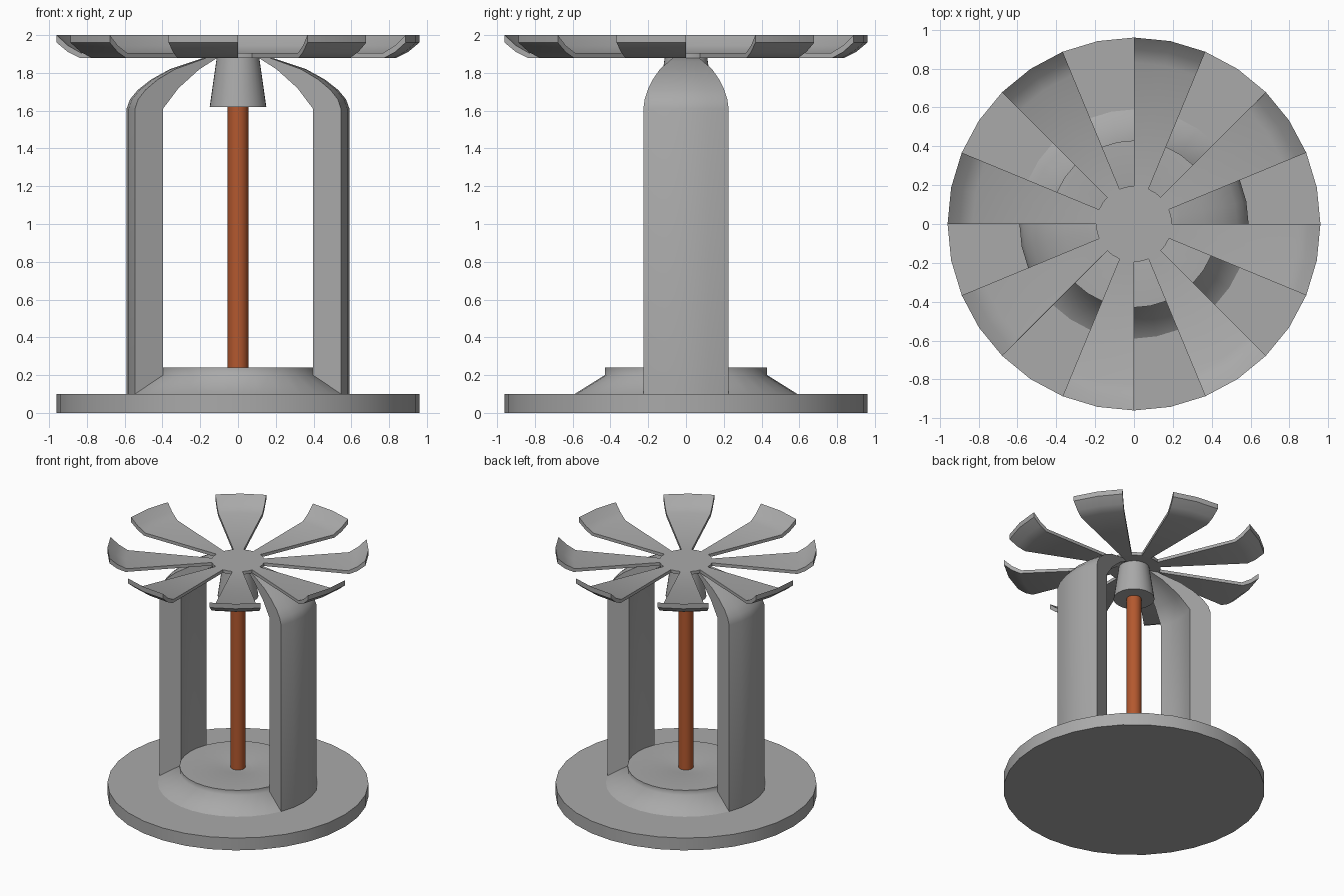
import bpy, bmesh, math

if "Cube" in bpy.data.objects:
    bpy.data.objects.remove(bpy.data.objects["Cube"])


def material(name, rgb):
    m = bpy.data.materials.new(name)
    m.diffuse_color = (*rgb, 1)
    m.use_nodes = True
    m.node_tree.nodes["Principled BSDF"].inputs["Base Color"].default_value = m.diffuse_color
    return m


GREY = material("grey metal", (0.40, 0.40, 0.40))
ORANGE = material("burnt orange", (0.45, 0.098, 0.028))


def finish(bm, name, mat, angle):
    bmesh.ops.remove_doubles(bm, verts=bm.verts, dist=1e-5)
    bmesh.ops.recalc_face_normals(bm, faces=bm.faces)
    me = bpy.data.meshes.new(name)
    bm.to_mesh(me)
    bm.free()
    me.materials.append(mat)
    ob = bpy.data.objects.new(name, me)
    bpy.context.collection.objects.link(ob)
    bpy.ops.object.select_all(action='DESELECT')
    ob.select_set(True)
    bpy.context.view_layer.objects.active = ob
    bpy.ops.object.shade_smooth_by_angle(angle=math.radians(angle))
    return ob


def sweep(bm, profile, start, end, steps, closed):
    """Revolve an (r, z) outline between two angles, capping partial sweeps."""
    rings = []
    for i in range(steps + 1):
        a = math.radians(start + (end - start) * i / steps)
        rings.append([bm.verts.new((r * math.cos(a), r * math.sin(a), z)) for r, z in profile])
    n = len(profile)
    for p, q in zip(rings, rings[1:]):
        for j in range(n if closed else n - 1):
            k = (j + 1) % n
            if profile[j][0] == 0 and profile[k][0] == 0:
                continue
            if profile[j][0] == 0:
                bm.faces.new((p[j], p[k], q[k]))
            elif profile[k][0] == 0:
                bm.faces.new((p[j], p[k], q[j]))
            else:
                bm.faces.new((p[j], p[k], q[k], q[j]))
    if end - start < 360:
        for ring in (rings[0], rings[-1]):
            bm.faces.new(ring)


def lathe(name, profile, mat, sides=32, angle=40):
    bm = bmesh.new()
    sweep(bm, profile, 0, 360, sides, False)
    return finish(bm, name, mat, angle)


# Base plate with its flared boss and shallow socket
lathe("base_plate", [(0, 0), (0.96, 0), (0.96, 0.10), (0.59, 0.10), (0, 0.10)], GREY)
lathe("base_boss", [(0.59, 0.10), (0.43, 0.20), (0.43, 0.24), (0.16, 0.24),
                    (0.11, 0.23), (0, 0.23)], GREY, angle=65)

# Coloured trigger rod and the cone cap that holds it
lathe("trigger_rod", [(0, 0.22), (0.055, 0.22), (0.055, 1.63), (0, 1.63)], ORANGE, 16)
lathe("cone_cap", [(0, 1.62), (0.15, 1.62), (0.11, 1.90), (0, 1.90)], GREY)

# Two frame arms, bending in towards the cap
arm = [(0.43, 0.10), (0.59, 0.10), (0.59, 1.61), (0.572, 1.66), (0.53, 1.71), (0.46, 1.765),
       (0.36, 1.82), (0.24, 1.86), (0.12, 1.90), (0.10, 1.89), (0.22, 1.82), (0.34, 1.72), (0.43, 1.61)]
for name, mid in (("right_arm", 0), ("left_arm", 180)):
    bm = bmesh.new()
    sweep(bm, arm, mid - 22.5, mid + 22.5, 4, True)
    finish(bm, name, GREY, 60)

# Deflector: flat hub and eight blades with upturned tips
lathe("deflector_hub", [(0, 1.88), (0.195, 1.88), (0.195, 1.905), (0, 1.905)], GREY)
blade = [(0.19, 1.88), (0.84, 1.88), (0.90, 1.91), (0.96, 1.96),
         (0.96, 2.0), (0.90, 1.945), (0.83, 1.905), (0.19, 1.905)]
bm = bmesh.new()
for k in range(8):
    sweep(bm, blade, 22.5 + 45 * k, 45 + 45 * k, 2, True)
finish(bm, "deflector_blades", GREY, 45)
